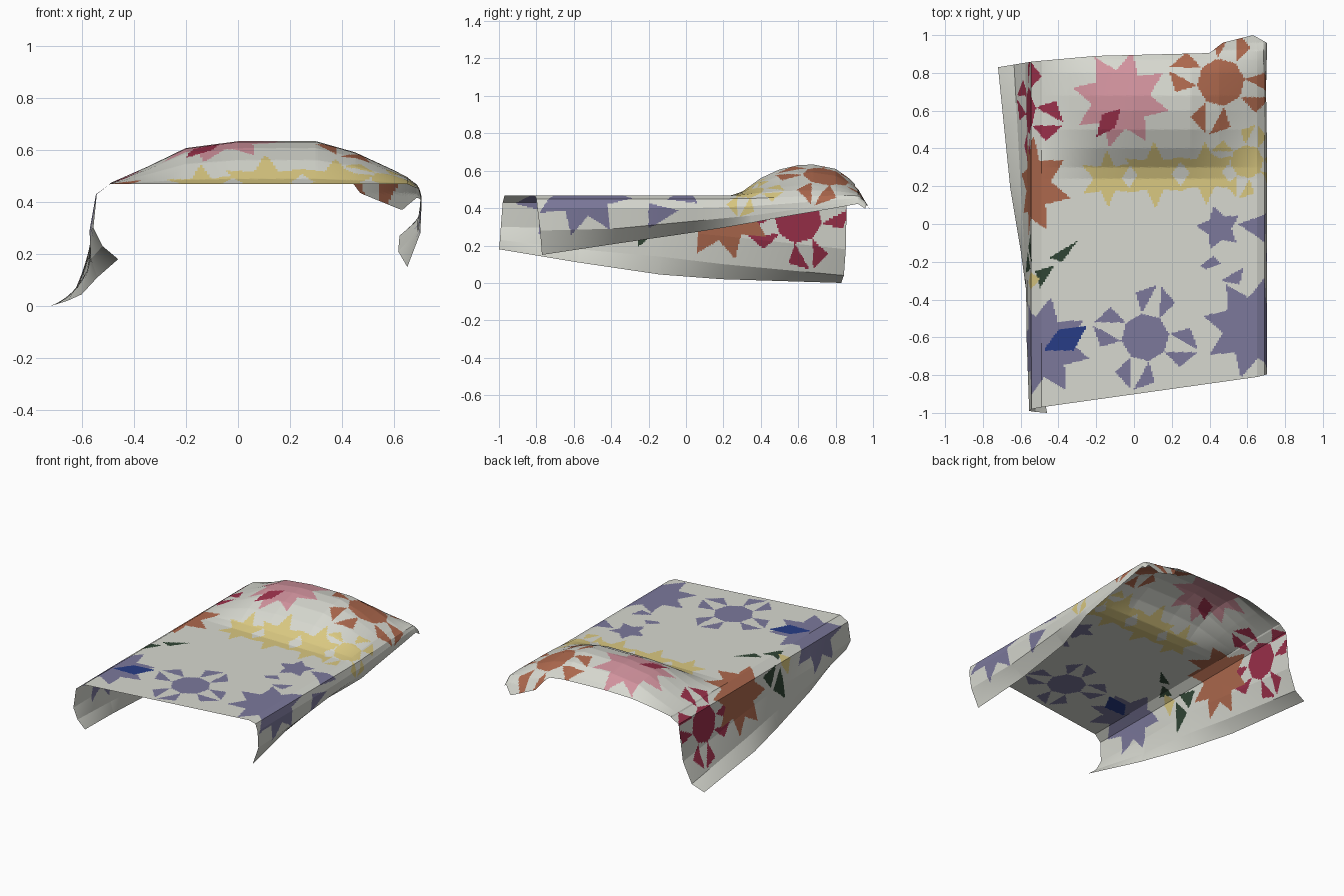
import bpy, math

if "Cube" in bpy.data.objects:
    bpy.data.objects.remove(bpy.data.objects["Cube"])

COLORS = {
    "cream": (.68, .69, .63), "slate": (.20, .19, .33), "orange": (.42, .14, .075),
    "yellow": (.70, .58, .22), "pink": (.64, .29, .34), "crimson": (.33, .03, .07),
    "green": (.03, .06, .035), "blue": (.02, .045, .24)}
NAMES = list(COLORS)


def interp(table, v):
    """Piecewise linear lookup."""
    if v <= table[0][0]:
        return table[0][1]
    for (a, p), (b, q) in zip(table, table[1:]):
        if v <= b:
            return p + (q - p) * (v - a) / (b - a)
    return table[-1][1]


# --- patchwork, laid out on the unfolded cloth (s across, y along) ---
patches = []


def poly(color, *pts):
    xs, ys = [p[0] for p in pts], [p[1] for p in pts]
    patches.append((NAMES.index(color), pts, min(xs), max(xs), min(ys), max(ys)))


def polar(cx, cy, r, a):
    return (cx + r * math.cos(a), cy + r * math.sin(a))


def solid_star(color, cx, cy, r=.27, inner=.6, n=8, rot=.55):
    poly(color, *[polar(cx, cy, r if i % 2 == 0 else r * inner, rot + i * math.pi / n)
                  for i in range(2 * n)])


def ring_star(color, cx, cy, r=.27, rot=.14):
    poly(color, *[polar(cx, cy, r * .47, rot + i * math.pi / 4) for i in range(8)])
    for i in range(8):
        a = rot + i * math.pi / 4
        side = .36 if i % 2 else -.36
        poly(color, polar(cx, cy, r * .48, a), polar(cx, cy, r * 1.05, a + side),
             polar(cx, cy, r * .9, a - side * .2))


ring_star("crimson", -.65, .60)
solid_star("pink", -.07, .66, .26)
ring_star("orange", .46, .75, .27)
solid_star("orange", -.60, .20, .27)
solid_star("yellow", -.14, .24, .15, .5, 6)
solid_star("yellow", .11, .26, .18, .5, 6)
solid_star("yellow", .38, .27, .17, .5, 6)
ring_star("yellow", .60, .33, .19)
solid_star("slate", -.50, -.65, .27)
ring_star("slate", .06, -.60, .27)
solid_star("slate", .63, -.55, .27)
# loose pieces of the worn third row
solid_star("slate", .45, -.02, .12, .55, 5)
poly("slate", (.55, 0), (.72, .06), (.70, -.10))
poly("slate", (.72, -.20), (.76, -.04), (.86, -.20))
poly("slate", (.35, -.22), (.42, -.17), (.46, -.21), (.38, -.24))
poly("slate", (.46, -.30), (.58, -.23), (.56, -.32))
poly("green", (-.45, -.18), (-.30, -.09), (-.38, -.20))
poly("green", (-.53, -.25), (-.42, -.22), (-.50, -.34))
poly("green", (-.55, -.20), (-.68, -.12), (-.58, -.05))
poly("green", (-.58, -.24), (-.80, -.26), (-.70, -.14))
poly("yellow", (-.50, -.29), (-.57, -.25), (-.66, -.31), (-.56, -.35))
# contrasting diamonds
poly("crimson", (-.20, .46), (-.10, .51), (-.07, .61), (-.17, .58))
poly("blue", (-.48, -.67), (-.40, -.56), (-.25, -.54), (-.32, -.67))


def inside(pts, x, y):
    hit = False
    for (x1, y1), (x2, y2) in zip(pts, pts[1:] + pts[:1]):
        if (y1 > y) != (y2 > y) and x < x1 + (y - y1) * (x2 - x1) / (y2 - y1):
            hit = not hit
    return hit


def patch_at(s, y):
    for m, pts, x0, x1, y0, y1 in reversed(patches):
        if x0 < s < x1 and y0 < y < y1 and inside(pts, s, y):
            return m
    return 0


# --- cross-sections (x, z) of the drape from front to back ---
T = [0, .23, .47, .65, 1]
LEFT = [
    [(-.46, .18), (-.52, .23), (-.555, .30), (-.542, .43)],
    [(-.54, .11), (-.565, .18), (-.57, .29), (-.545, .43)],
    [(-.60, .045), (-.58, .14), (-.562, .28), (-.545, .43)],
    [(-.655, .02), (-.60, .10), (-.565, .25), (-.545, .43)],
    [(-.72, 0), (-.635, .04), (-.575, .18), (-.545, .43)]]
RIGHT = [
    [(.692, .45), (.705, .40), (.70, .28), (.65, .15)],
    [(.692, .45), (.705, .40), (.69, .29), (.615, .21)],
    [(.692, .45), (.705, .40), (.69, .33), (.62, .27)],
    [(.692, .45), (.705, .41), (.70, .36), (.69, .32)],
    [(.685, .465), (.695, .455), (.70, .445), (.705, .43)]]
ROWS = [l + [(-.49, .468), (.65, .468)] + r for l, r in zip(LEFT, RIGHT)]
FRONT = [-1, -.995, -.99, -.98, -.97, -.81, -.80, -.795, -.78, -.77]
DIVS = [14, 18, 20, 10, 126, 6, 8, 14, 12]
BACK = [(-.72, .83), (-.54, .86), (-.2, .89), (.40, .905), (.47, .96), (.63, 1.0), (.72, .95)]
# pillow bump: profile along y times profile across x
BUMP_Y = [(.24, 0), (.30, .12), (.40, .56), (.50, .84), (.60, .98), (.68, 1), (.80, .86),
          (.87, .56), (.93, .2), (.96, 0)]
BUMP_X = [(-.5, 0), (-.35, .4), (-.2, .84), (0, 1), (.3, 1), (.45, .74), (.6, .32), (.7, 0)]
DROP = [(.92, 0), (.96, -.035), (1.0, -.1)]
NV = 280

verts, flat = [], []
for j in range(NV + 1):
    t = j / NV
    k = max(i for i in range(4) if T[i] <= t)
    f = (t - T[k]) / (T[k + 1] - T[k])
    prof = [(a[0] + (b[0] - a[0]) * f, a[1] + (b[1] - a[1]) * f)
            for a, b in zip(ROWS[k], ROWS[k + 1])]
    # unfolded distance across the cloth
    s = [0] * 10
    s[4], s[5] = prof[4][0], prof[5][0]
    for i in range(3, -1, -1):
        s[i] = s[i + 1] - math.dist(prof[i], prof[i + 1])
    for i in range(6, 10):
        s[i] = s[i - 1] + math.dist(prof[i], prof[i - 1])
    for i, n in enumerate(DIVS):
        for d in range(n + (i == 8)):
            g = d / n
            mix = lambda a, b: a + (b - a) * g
            x, z = mix(prof[i][0], prof[i + 1][0]), mix(prof[i][1], prof[i + 1][1])
            yf = mix(FRONT[i], FRONT[i + 1])
            y = yf + (interp(BACK, ROWS[4][i][0] * (1 - g) + ROWS[4][i + 1][0] * g) - yf) * t
            if -.5 < x and i >= 4:
                z += .165 * interp(BUMP_Y, y) * interp(BUMP_X, x) + interp(DROP, y)
            verts.append((x, y, z))
            flat.append((mix(s[i], s[i + 1]), y))

W = sum(DIVS) + 1
faces, mats = [], []
for j in range(NV):
    for i in range(W - 1):
        a, c = j * W + i, (j + 1) * W + i + 1
        faces.append((a, a + 1, c, c - 1))
        mats.append(patch_at((flat[a][0] + flat[c][0]) / 2, (flat[a][1] + flat[c][1]) / 2))

mesh = bpy.data.meshes.new("quilt")
mesh.from_pydata(verts, [], faces)
for name, rgb in COLORS.items():
    mat = bpy.data.materials.new(name)
    mat.diffuse_color = (*rgb, 1)
    mat.use_nodes = True
    mat.node_tree.nodes["Principled BSDF"].inputs["Base Color"].default_value = mat.diffuse_color
    mesh.materials.append(mat)
mesh.polygons.foreach_set("material_index", mats)
mesh.update()
quilt = bpy.data.objects.new("quilt", mesh)
bpy.context.collection.objects.link(quilt)
